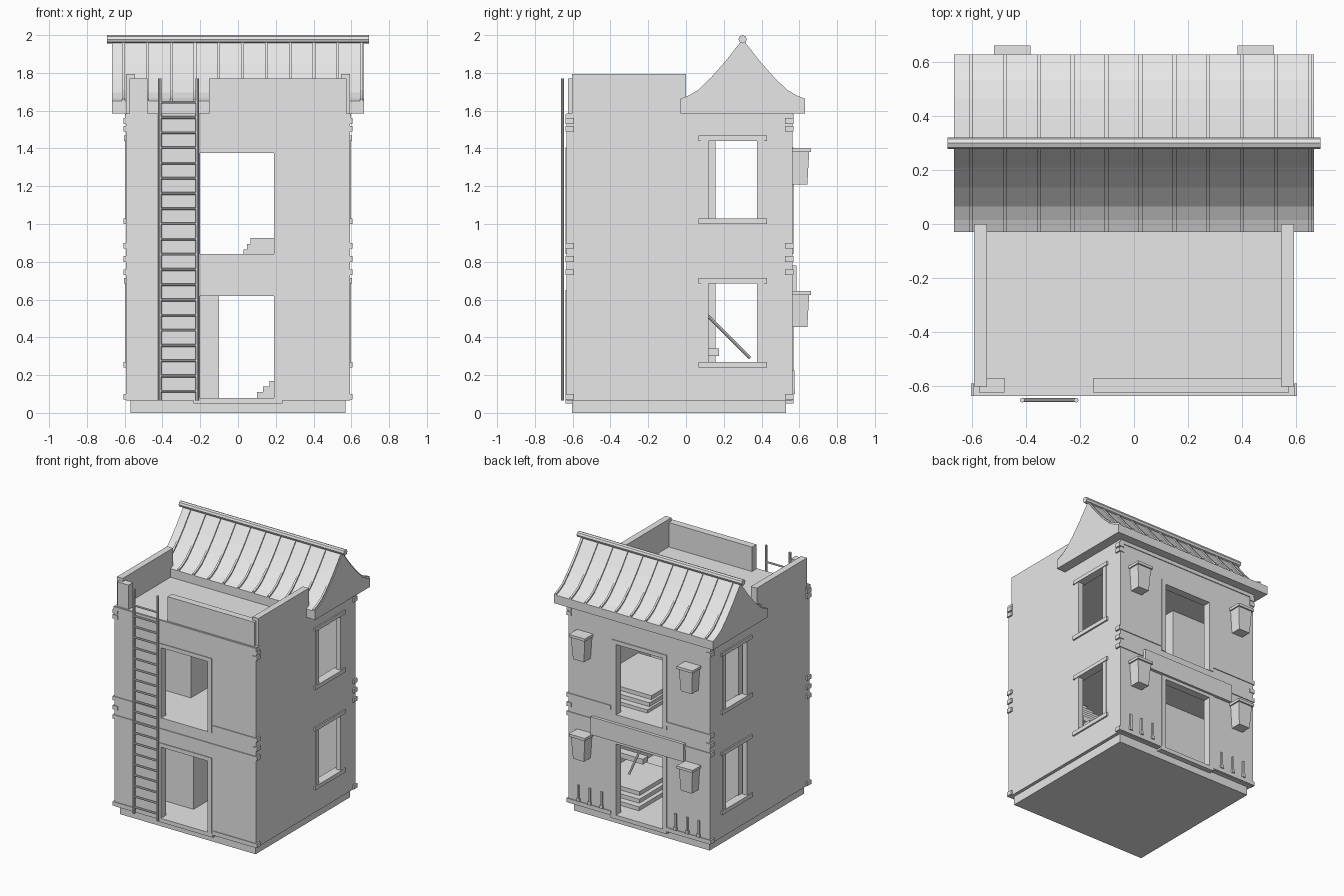
import bpy, bmesh, math
from mathutils import Vector

old = bpy.data.objects.get("Cube")
if old:
    bpy.data.objects.remove(old, do_unlink=True)

grey = bpy.data.materials.new("plain_grey")
grey.use_nodes = True
grey.diffuse_color = (0.8, 0.8, 0.8, 1)
grey.node_tree.nodes["Principled BSDF"].inputs["Base Color"].default_value = (0.8, 0.8, 0.8, 1)


def finish(name, bm):
    bmesh.ops.recalc_face_normals(bm, faces=bm.faces[:])
    mesh = bpy.data.meshes.new(name)
    bm.to_mesh(mesh)
    bm.free()
    mesh.materials.append(grey)
    ob = bpy.data.objects.new(name, mesh)
    bpy.context.collection.objects.link(ob)
    return ob


def box(name, x, y, z, taper=1.0):
    """Box between (min, max) pairs; taper narrows the bottom."""
    bm = bmesh.new()
    bmesh.ops.create_cube(bm, size=1)
    for v in bm.verts:
        k = taper if v.co.z < 0 else 1
        v.co = [(a + b) / 2 + c * (b - a) * s
                for (a, b), c, s in zip((x, y, z), v.co, (k, k, 1))]
    return finish(name, bm)


def prism(name, profile, x0, x1):
    """Extrude a (y, z) outline along x."""
    bm = bmesh.new()
    face = bm.faces.new([bm.verts.new((x0, y, z)) for y, z in profile])
    new = bmesh.ops.extrude_face_region(bm, geom=[face])["geom"]
    bmesh.ops.translate(bm, vec=(x1 - x0, 0, 0),
                        verts=[v for v in new if isinstance(v, bmesh.types.BMVert)])
    return finish(name, bm)


def rod(name, a, b, r, sides=8):
    a, b = Vector(a), Vector(b)
    bm = bmesh.new()
    bmesh.ops.create_cone(bm, segments=sides, radius1=r, radius2=r,
                          depth=(b - a).length, cap_ends=True)
    turn = (b - a).to_track_quat('Z', 'Y')
    for v in bm.verts:
        v.co = turn @ v.co + (a + b) / 2
    return finish(name, bm)


def cut(target, x, y, z):
    cutter = box("cutter", x, y, z)
    cutter.hide_render = True
    mod = target.modifiers.new("opening", 'BOOLEAN')
    mod.operation, mod.solver, mod.object = 'DIFFERENCE', 'EXACT', cutter
    bpy.context.view_layer.objects.active = target
    bpy.ops.object.modifier_apply(modifier=mod.name)
    bpy.data.objects.remove(cutter, do_unlink=True)


def both(name, x, y, z, **kw):
    """Mirrored pair of boxes on the left and right."""
    box("left_" + name, x, y, z, **kw)
    box("right_" + name, (-x[1], -x[0]), y, z, **kw)


# Plinth and hollow house body
FRONT, BACK, SIDE = -0.633, 0.563, 0.594
box("plinth", (-0.57, 0.57), (-0.603, 0.53), (0, 0.07))
body = box("house_walls", (-SIDE, SIDE), (FRONT, BACK), (0.065, 1.585))
storeys = [(0.08, 0.74), (0.84, 1.5)]
for lo, hi in storeys:
    cut(body, (-0.54, 0.54), (-0.58, 0.51), (lo, hi))
doors = [(0.08, 0.62), (0.84, 1.375)]
windows = [(0.27, 0.685), (1.03, 1.44)]
for z in doors:
    cut(body, (-0.2, 0.19), (-1, 1), z)
for z in windows:
    cut(body, (-1, 1), (0.08, 0.413), z)

# Window jambs, sills and lintels
for lo, hi in windows:
    for y in ((0.08, 0.12), (0.376, 0.413)):
        both("window_jamb", (0.56, 0.598), y, (lo, hi))
    both("window_sill", (0.57, 0.606), (0.065, 0.428), (lo - 0.03, lo))
    both("window_lintel", (0.57, 0.604), (0.065, 0.428), (hi, hi + 0.028))

# Door trim, thresholds and facade bands on front and back
for side, inner, outer in (("front", FRONT + 0.04, FRONT - 0.006),
                           ("back", BACK - 0.04, BACK + 0.006)):
    y = tuple(sorted((inner, outer)))
    for lo, hi in doors:
        box(side + "_left_door_trim", (0.19, 0.225), y, (lo, hi + 0.03))
        box(side + "_right_door_trim", (-0.235, -0.2), y, (lo, hi + 0.03))
        box(side + "_door_lintel", (-0.2, 0.19), y, (hi, hi + 0.03))
    box(side + "_doorstep", (-0.235, 0.235), y, (0.05, 0.08))
    for z in ((0.73, 0.76), (1.555, 1.582)):
        box(side + "_band", (-0.598, 0.598), y, z)
    for z in ((0.07, 0.1), (0.87, 0.9)):
        both(side + "_band", (0.235, 0.598), y, z)
    # Corner blocks wrapping around the edges
    for z in (0.07, 0.73, 0.8, 0.87, 1.49, 1.53):
        both(side + "_corner_block", (0.565, 0.606), y, (z, z + 0.03))

# Terrace parapets
both("side_parapet", (0.545, SIDE), (-0.603, 0.0), (1.58, 1.795))
box("front_parapet_long", (-0.153, 0.575), (-0.626, -0.572), (1.58, 1.77))
box("front_parapet_short", (-0.575, -0.48), (-0.626, -0.572), (1.58, 1.77))

# Curved gable roof with battens and a ridge pole
half = [(-0.33, 1.65), (-0.285, 1.668), (-0.235, 1.697), (-0.165, 1.765),
        (-0.09, 1.85), (0, 1.965)]
curve = [(0.3 + y, z) for y, z in half] + [(0.3 - y, z) for y, z in half[-2::-1]]
prism("roof", [(-0.03, 1.585)] + curve + [(0.63, 1.585)], -0.668, 0.668)
strip = curve + [(y, z + 0.013) for y, z in reversed(curve)]
for i in range(11):
    x = -0.606 + 0.126 * i
    prism("roof_batten", strip, x - 0.007, x + 0.007)
rod("ridge_pole", (-0.693, 0.3, 1.978), (0.693, 0.3, 1.978), 0.022)

# Ladder
for x in (-0.415, -0.215):
    rod("ladder_rail", (x, -0.654, 0.065), (x, -0.654, 1.77), 0.009)
for i in range(20):
    z = 0.115 + 0.0805 * i
    rod("ladder_rung", (-0.415, -0.654, z), (-0.215, -0.654, z), 0.007)

# Lanterns, name board and small fence on the back
for top in (0.645, 1.4):
    both("lantern_cap", (0.385, 0.52), (0.55, 0.663), (top - 0.02, top))
    both("lantern_body", (0.395, 0.51), (0.555, 0.652), (top - 0.19, top - 0.02), taper=0.8)
    both("lantern_bracket", (0.43, 0.475), (0.55, 0.6), (top - 0.17, top - 0.03))
box("blank_board", (-0.39, 0.39), (0.55, 0.586), (0.645, 0.78))
for x in (0.31, 0.41, 0.505):
    both("fence_post", (x - 0.007, x + 0.007), (0.555, 0.575), (0.1, 0.225))
    both("fence_foot", (x - 0.012, x + 0.012), (0.555, 0.577), (0.1, 0.125))

# Interior rooms, winding steps and flights
box("lower_closet", (-0.55, -0.1), (-0.39, 0.155), (0.075, 0.745))
box("upper_closet", (-0.55, -0.22), (-0.25, 0.155), (0.835, 1.505))
for i in range(3):
    box("lower_step", (0.1 + 0.033 * i, 0.545), (-0.1, 0.42 - 0.05 * i),
        (0.075 + 0.03 * i, 0.11 + 0.03 * i))
    box("upper_step", (0.03 + 0.018 * i, 0.545), (-0.2, 0.42 - 0.05 * i),
        (0.835 + 0.03 * i, 0.865 + 0.03 * i))
for i in range(9):
    y = 0.24 - 0.065 * i
    z = 0.23 + 0.065 * i
    box("stair_tread", (0.24, 0.545), (y - 0.13, y - 0.065), (z + 0.07, z + 0.11))
rod("stair_rail", (0.24, 0.34, 0.29), (0.24, -0.02, 0.65), 0.008)
